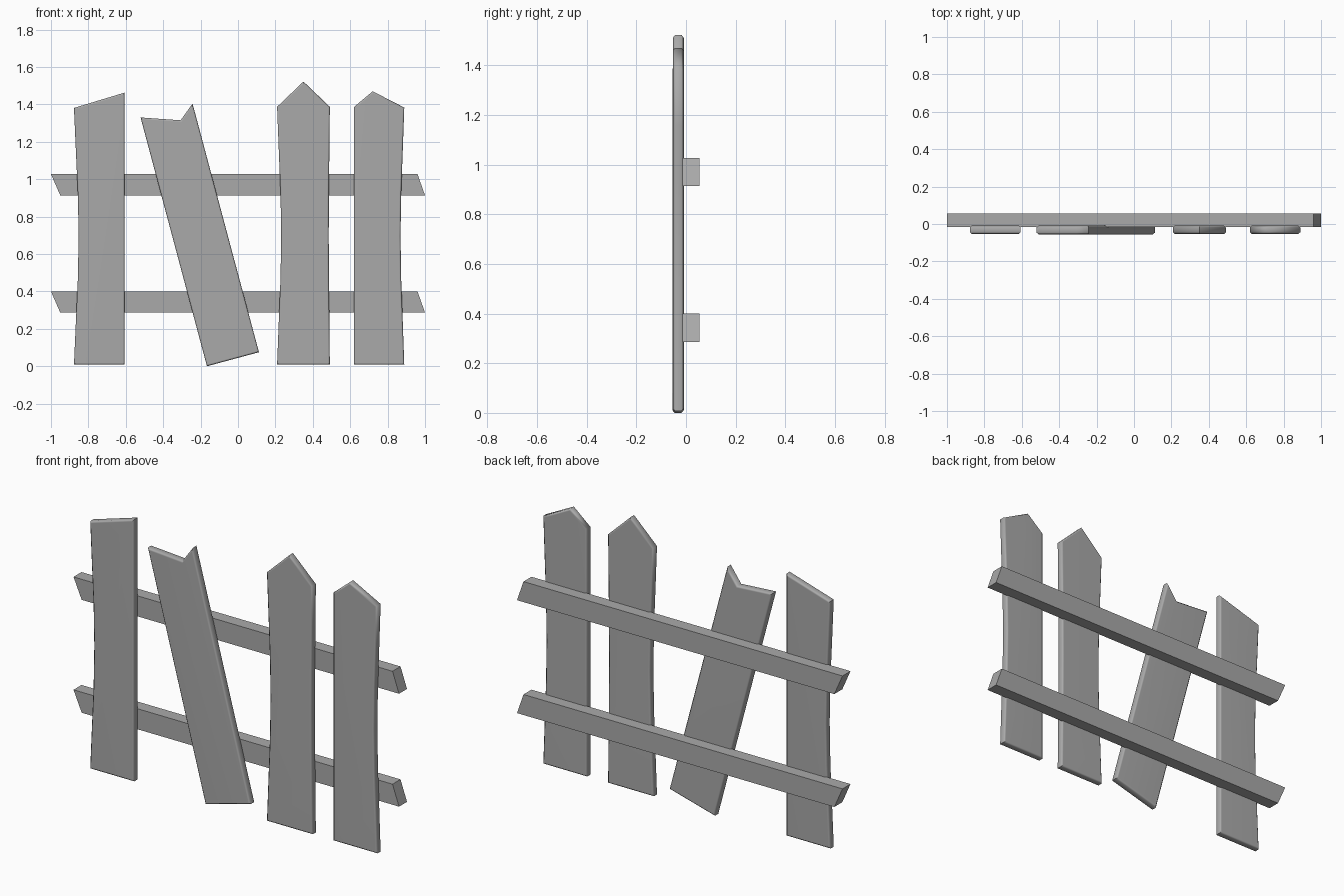
import bpy, bmesh, math

if "Cube" in bpy.data.objects:
    bpy.data.objects.remove(bpy.data.objects["Cube"])

# Dark grey paint shared by all parts
grey = bpy.data.materials.new("dark_grey")
grey.diffuse_color = (0.4, 0.4, 0.4, 1.0)
grey.use_nodes = True
grey.node_tree.nodes["Principled BSDF"].inputs["Base Color"].default_value = grey.diffuse_color


def extrude_outline(name, outline, y0, y1, bevel=0.0):
    """Extrude an (x, z) outline from y0 to y1, softening the front and back rims."""
    bm = bmesh.new()
    face = bm.faces.new([bm.verts.new((x, y0, z)) for x, z in outline])
    ret = bmesh.ops.extrude_face_region(bm, geom=[face], use_keep_orig=True)
    for v in ret["geom"]:
        if isinstance(v, bmesh.types.BMVert):
            v.co.y = y1
    bmesh.ops.recalc_face_normals(bm, faces=bm.faces)
    if bevel:
        rims = [e for e in bm.edges if abs(e.verts[0].co.y - e.verts[1].co.y) < 1e-6]
        bmesh.ops.bevel(bm, geom=rims, offset=bevel, segments=1,
                        profile=0.5, affect='EDGES')
    mesh = bpy.data.meshes.new(name)
    bm.to_mesh(mesh)
    bm.free()
    mesh.materials.append(grey)
    obj = bpy.data.objects.new(name, mesh)
    bpy.context.collection.objects.link(obj)
    if bevel:
        bpy.context.view_layer.objects.active = obj
        obj.select_set(True)
        bpy.ops.object.shade_smooth_by_angle(angle=math.radians(50))
        obj.select_set(False)
        # Keep the broad faces evenly shaded
        obj.modifiers.new("even_shading", 'WEIGHTED_NORMAL').keep_sharp = True
    return obj


def side(x, z0, z1, inset, n=6):
    """Points along a board side, bowed inward at mid height by inset."""
    if inset == 0:
        return [(x, z0), (x, z1)]
    return [(x + inset * math.sin(math.pi * i / n) ** 1.3 if 0 < i < n else x,
             z0 + (z1 - z0) * i / n) for i in range(n + 1)]


# Two horizontal rails with slanted ends
for name, z0, z1 in (("lower_rail", 0.286, 0.40), ("upper_rail", 0.913, 1.027)):
    extrude_outline(name, [(-0.95, z0), (1.0, z0), (0.96, z1), (-1.0, z1)],
                    -0.015, 0.055)

# Upright boards: left x, right x, left top, right top, left bow, right bow, peak
boards = {
    "slanted_top_board": (-0.877, -0.606, 1.381, 1.463, 0.025, 0, []),
    "tall_pointed_board": (0.209, 0.491, 1.387, 1.387, 0.022, -0.006, [(0.35, 1.522)]),
    "short_pointed_board": (0.619, 0.889, 1.385, 1.383, 0, -0.02, [(0.72, 1.47)]),
}
for name, (xl, xr, zl, zr, bow_l, bow_r, peak) in boards.items():
    outline = side(xr, 0.008, zr, bow_r) + peak + side(xl, 0.008, zl, bow_l)[::-1]
    extrude_outline(name, outline, -0.053, -0.009, 0.009)

# Leaning board with a broken top
extrude_outline("leaning_broken_board",
                [(-0.166, 0.0), (0.112, 0.075), (-0.243, 1.404),
                 (-0.307, 1.315), (-0.521, 1.33)], -0.055, -0.009, 0.009)
